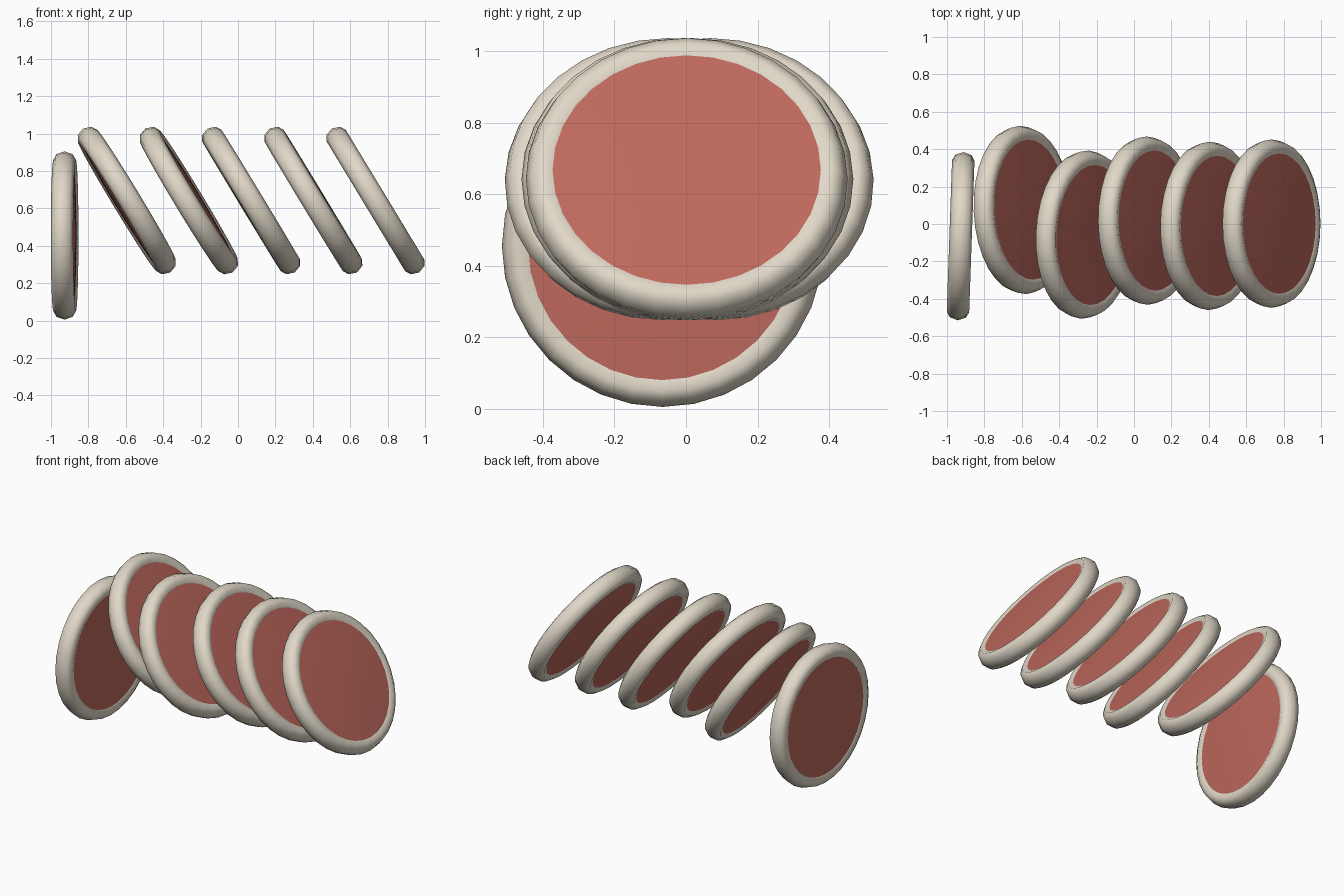
import bpy, bmesh, math
from mathutils import Matrix

cube = bpy.data.objects.get("Cube")
if cube:
    bpy.data.objects.remove(cube, do_unlink=True)


def make_material(name, color):
    mat = bpy.data.materials.new(name)
    mat.use_nodes = True
    mat.diffuse_color = color
    bsdf = next(n for n in mat.node_tree.nodes if n.type == 'BSDF_PRINCIPLED')
    bsdf.inputs["Base Color"].default_value = color
    return mat


rind = make_material("cream rind", (0.75, 0.69, 0.58, 1))
flesh = make_material("dusty red", (0.52, 0.14, 0.11, 1))

SEGMENTS = 32
FACE_RADIUS = 0.375

# Half profile as (radius, height): gently domed face, then the rounded rim
half = [(0, 0.06), (0.14, 0.058), (0.26, 0.0545), (FACE_RADIUS, 0.049),
        (0.405, 0.06), (0.435, 0.043)]
profile = half + [(0.45, 0)] + [(r, -h) for r, h in reversed(half)]


def make_slice_mesh():
    """Spin the profile about x into one slice."""
    bm = bmesh.new()
    verts = [bm.verts.new((h, 0, r)) for r, h in profile]
    edges = [bm.edges.new(pair) for pair in zip(verts, verts[1:])]
    bmesh.ops.spin(bm, geom=verts + edges, cent=(0, 0, 0), axis=(1, 0, 0),
                   angle=math.tau, steps=SEGMENTS, use_duplicate=False)
    bmesh.ops.remove_doubles(bm, verts=bm.verts, dist=0.0005)
    bmesh.ops.recalc_face_normals(bm, faces=bm.faces)
    # Red inside the face radius, cream outside, with a crisp line between
    for f in bm.faces:
        f.smooth = True
        c = f.calc_center_median()
        f.material_index = int(math.hypot(c.y, c.z) < FACE_RADIUS * 0.99)
    for e in bm.edges:
        if len({f.material_index for f in e.link_faces}) > 1:
            e.smooth = False
    mesh = bpy.data.meshes.new("slice")
    bm.to_mesh(mesh)
    bm.free()
    mesh.materials.append(rind)
    mesh.materials.append(flesh)
    return mesh


slice_mesh = make_slice_mesh()


def place_slice(name, location, lean, yaw):
    obj = bpy.data.objects.new(name, slice_mesh)
    obj.matrix_world = (Matrix.Translation(location)
                        @ Matrix.Rotation(math.radians(yaw), 4, 'Z')
                        @ Matrix.Rotation(math.radians(-lean), 4, 'Y'))
    bpy.context.collection.objects.link(obj)


# One upright slice, then a leaning row with small sideways shifts
place_slice("upright_slice", (-0.927, -0.065, 0.455), 0, -2)
row = [(0.075, 2.5), (-0.057, -2.5), (0.018, 0.5), (-0.01, -0.5), (0.002, 0)]
for i, (y, yaw) in enumerate(row):
    place_slice(f"leaning_slice_{i + 1}", (-0.595 + 0.3325 * i, y, 0.642), 31.2, yaw)
